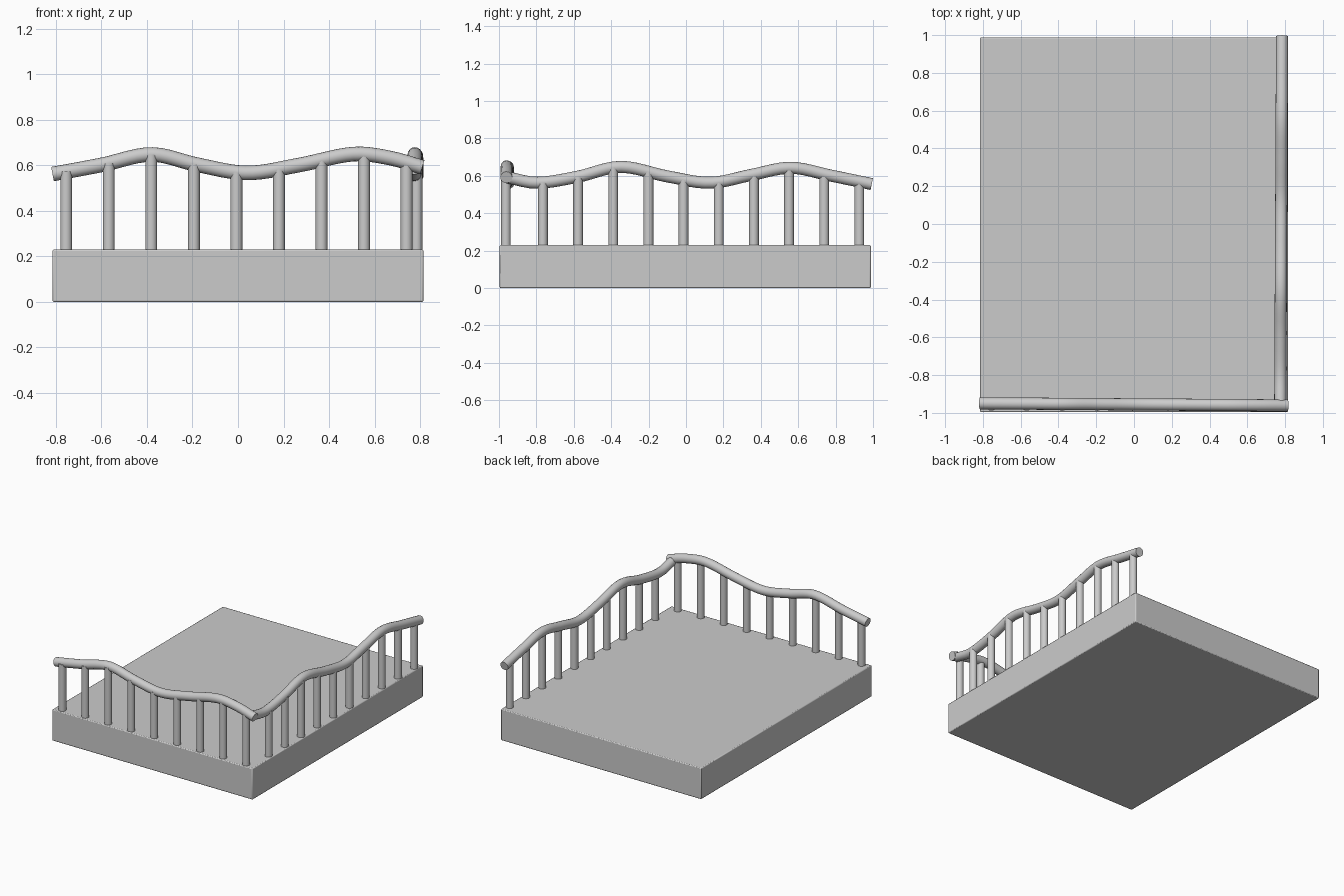
import bpy, bmesh
from mathutils import Vector

if "Cube" in bpy.data.objects:
    bpy.data.objects.remove(bpy.data.objects["Cube"])

BASE_TOP = 0.23
RAIL_R = 0.032


def height(pts, t):
    """Smooth cubic through the (position, height) points."""
    n = len(pts)

    def slope(i):
        a, b = pts[max(i - 1, 0)], pts[min(i + 1, n - 1)]
        return (b[1] - a[1]) / (b[0] - a[0])

    i = 0
    while i < n - 2 and t > pts[i + 1][0]:
        i += 1
    (t0, z0), (t1, z1) = pts[i], pts[i + 1]
    d = t1 - t0
    u = (t - t0) / d
    return (z0 * (2*u**3 - 3*u**2 + 1) + slope(i) * d * (u**3 - 2*u**2 + u)
            + z1 * (3*u**2 - 2*u**3) + slope(i + 1) * d * (u**3 - u**2))


def smooth(obj):
    bpy.ops.object.select_all(action='DESELECT')
    obj.select_set(True)
    bpy.context.view_layer.objects.active = obj
    bpy.ops.object.shade_smooth_by_angle()


def rail(name, pts, place):
    """Wavy round handrail swept along a path."""
    cu = bpy.data.curves.new(name, 'CURVE')
    cu.dimensions = '3D'
    cu.bevel_depth = RAIL_R
    cu.bevel_resolution = 6
    cu.use_fill_caps = True
    sp = cu.splines.new('POLY')
    steps = 48
    sp.points.add(steps)
    a, b = pts[0][0], pts[-1][0]
    for i, p in enumerate(sp.points):
        t = a + (b - a) * i / steps
        p.co = (*place(t), height(pts, t), 1)
    obj = bpy.data.objects.new(name, cu)
    bpy.context.collection.objects.link(obj)
    bpy.ops.object.select_all(action='DESELECT')
    obj.select_set(True)
    bpy.context.view_layer.objects.active = obj
    bpy.ops.object.convert(target='MESH')
    smooth(bpy.context.object)


def balusters(name, pts, place, start, step, count):
    """Row of round posts from the base up into the rail."""
    for i in range(count):
        t = start + step * i
        z0, z1 = BASE_TOP - 0.01, height(pts, t)
        x, y = place(t)
        bpy.ops.mesh.primitive_cylinder_add(
            vertices=24, radius=0.026, depth=z1 - z0,
            location=(x, y, (z0 + z1) / 2))
        post = bpy.context.object
        post.name = f"{name}_{i + 1}"
        smooth(post)


# Platform base
bpy.ops.mesh.primitive_cube_add(size=1, location=(0, -0.004, BASE_TOP / 2))
base = bpy.context.object
base.name = "platform_base"
base.scale = (1.63, 1.984, BASE_TOP)
bpy.ops.object.transform_apply(location=False, rotation=False, scale=True)
bev = base.modifiers.new("soft_edges", 'BEVEL')
bev.width = 0.006
bev.segments = 2
smooth(base)

# Front railing
front = [(-0.815, 0.562), (-0.6, 0.602), (-0.38, 0.648), (-0.18, 0.603),
         (0.04, 0.567), (0.27, 0.602), (0.51, 0.65), (0.67, 0.632), (0.81, 0.592)]
rail("front_rail", front, lambda t: (t, -0.955 - 0.007 * t))
balusters("front_baluster", front, lambda t: (t, -0.963), -0.755, 0.187, 9)

# Right side railing
side = [(-0.955, 0.592), (-0.8, 0.563), (-0.58, 0.595), (-0.35, 0.648),
        (-0.1, 0.597), (0.13, 0.563), (0.35, 0.605), (0.56, 0.643),
        (0.78, 0.6), (0.993, 0.556)]
rail("side_rail", side, lambda t: (0.779 + 0.005 * t, t))
balusters("side_baluster", side, lambda t: (0.785, t), -0.765, 0.188, 10)
